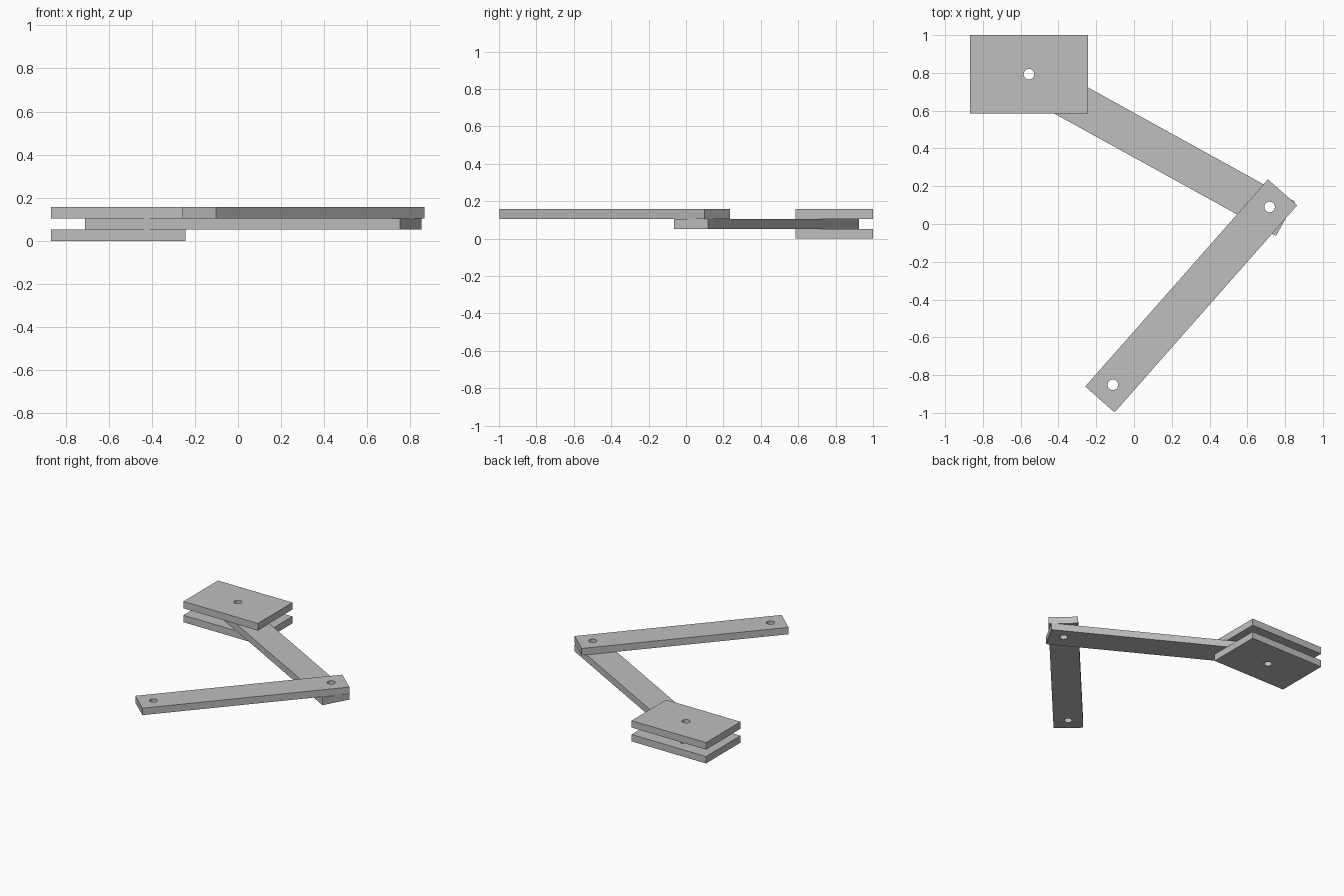
import bpy
import bmesh
from math import cos, sin, pi
from mathutils import Vector

cube = bpy.data.objects.get("Cube")
if cube:
    bpy.data.objects.remove(cube, do_unlink=True)

THICK = 0.0525
WIDTH = 0.207
HOLE_RADIUS = 0.028
HOLE_SIDES = 32

grey = bpy.data.materials.new("plain_grey")
grey.use_nodes = True
colour = (0.52, 0.52, 0.52, 1)
grey.diffuse_color = colour
grey.node_tree.nodes["Principled BSDF"].inputs["Base Color"].default_value = colour


def drilled_slab(name, corners, holes, layer):
    """Flat slab with round through holes, placed on a numbered layer."""
    bm = bmesh.new()
    rings = [corners]
    for h in holes:
        angles = [2 * pi * i / HOLE_SIDES for i in range(HOLE_SIDES)]
        rings.append([h + HOLE_RADIUS * Vector((cos(a), sin(a))) for a in angles])
    edges = []
    for ring in rings:
        verts = [bm.verts.new((p.x, p.y, layer * THICK)) for p in ring]
        edges += [bm.edges.new((v, verts[i - 1])) for i, v in enumerate(verts)]
    bmesh.ops.triangle_fill(bm, edges=edges, use_beauty=True, normal=(0, 0, 1))
    res = bmesh.ops.extrude_face_region(bm, geom=bm.faces[:], use_keep_orig=True)
    top = [g for g in res["geom"] if isinstance(g, bmesh.types.BMVert)]
    bmesh.ops.translate(bm, verts=top, vec=(0, 0, THICK))
    bmesh.ops.recalc_face_normals(bm, faces=bm.faces[:])
    mesh = bpy.data.meshes.new(name)
    bm.to_mesh(mesh)
    bm.free()
    mesh.materials.append(grey)
    obj = bpy.data.objects.new(name, mesh)
    bpy.context.collection.objects.link(obj)


def rectangle(centre, along, length, width):
    u = along.normalized() * length / 2
    v = Vector((-u.y, u.x)).normalized() * width / 2
    return [centre - u - v, centre + u - v, centre + u + v, centre - u + v]


# Pivot points
base = Vector((-0.556, 0.793))
elbow = Vector((0.718, 0.09))
tip = Vector((-0.112, -0.851))

# Two base plates clamping the lower arm
plate = rectangle(base, Vector((1, 0)), 0.624, 0.414)
drilled_slab("base_plate_bottom", plate, [base], 0)
drilled_slab("base_plate_top", plate, [base], 2)

# Lower arm, between the plates
drilled_slab("lower_arm",
             rectangle(Vector((0.071, 0.431)), elbow - base, 1.67, WIDTH),
             [base, elbow], 1)

# Upper arm, resting on the lower arm at the elbow
drilled_slab("upper_arm",
             rectangle((elbow + tip) / 2, elbow - tip,
                       (elbow - tip).length + WIDTH, WIDTH),
             [elbow, tip], 2)
